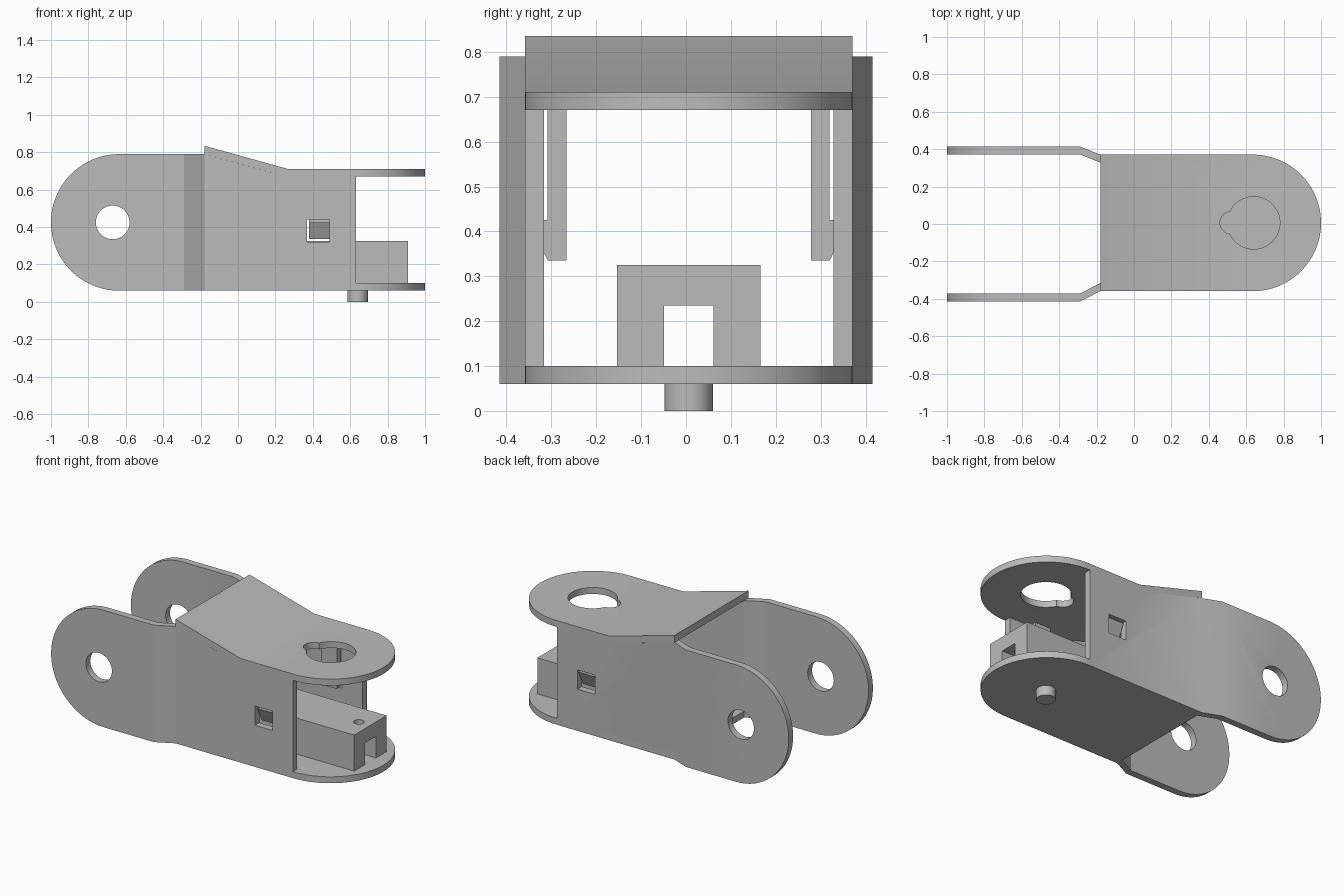
import bpy, bmesh
from math import sin, cos, pi, radians
from mathutils import Vector

cube = bpy.data.objects.get("Cube")
if cube:
    bpy.data.objects.remove(cube, do_unlink=True)

grey = bpy.data.materials.new("plain grey")
grey.use_nodes = True
colour = (0.5, 0.5, 0.5, 1)
grey.diffuse_color = colour
grey.node_tree.nodes["Principled BSDF"].inputs["Base Color"].default_value = colour

MID = 0.006      # centre line of the body
HALF = 0.365     # half width of the body, and radius of the round ends
WALL = 0.043     # sheet thickness


def prism(name, points, axis, low, high):
    """Extrude a flat outline along one axis."""
    place = {"x": lambda a, b: (low, a, b),
             "y": lambda a, b: (a, low, b),
             "z": lambda a, b: (a, b, low)}[axis]
    bm = bmesh.new()
    face = bm.faces.new([bm.verts.new(place(*p)) for p in points])
    grown = bmesh.ops.extrude_face_region(bm, geom=[face])["geom"]
    shift = Vector([high - low if axis == k else 0 for k in "xyz"])
    bmesh.ops.translate(bm, vec=shift,
                        verts=[v for v in grown if isinstance(v, bmesh.types.BMVert)])
    bmesh.ops.recalc_face_normals(bm, faces=bm.faces)
    mesh = bpy.data.meshes.new(name)
    bm.to_mesh(mesh)
    bm.free()
    mesh.materials.append(grey)
    obj = bpy.data.objects.new(name, mesh)
    bpy.context.collection.objects.link(obj)
    return obj


def arc(x, y, r, start=0, end=360, steps=64):
    count = steps if end - start == 360 else steps + 1
    angles = [radians(start + (end - start) * i / steps) for i in range(count)]
    return [(x + r * cos(a), y + r * sin(a)) for a in angles]


def box(x0, x1, y0, y1):
    return [(x0, y0), (x1, y0), (x1, y1), (x0, y1)]


def combine(obj, tool, operation="DIFFERENCE"):
    mod = obj.modifiers.new("cut", "BOOLEAN")
    mod.operation, mod.solver, mod.object = operation, "EXACT", tool
    bpy.context.view_layer.objects.active = obj
    bpy.ops.object.modifier_apply(modifier=mod.name)
    bpy.data.objects.remove(tool, do_unlink=True)


def smooth(obj):
    bpy.ops.object.select_all(action="DESELECT")
    obj.select_set(True)
    bpy.context.view_layer.objects.active = obj
    bpy.ops.object.shade_smooth_by_angle(angle=radians(25))


# Side walls: bent sheet trimmed to a rounded outline
for side, label in ((1, "left"), (-1, "right")):
    outer, body = side * 0.415, MID + side * HALF
    plan = [(-1.1, outer), (-0.29, outer), (-0.18, body), (0.63, body),
            (0.63, body - side * WALL), (-0.18, body - side * WALL),
            (-0.29, outer - side * WALL), (-1.1, outer - side * WALL)]
    wall = prism(label + "_wall", plan, "z", -0.1, 1)
    outline = arc(-0.635, 0.425, HALF, 90, 270) + [
        (0.7, 0.06), (0.7, 0.67), (0.26, 0.67), (-0.18, 0.79)]
    combine(wall, prism("trim", outline, "y", -1, 1), "INTERSECT")
    combine(wall, prism("pivot_cut", arc(-0.67, 0.425, 0.09), "y", -1, 1))
    combine(wall, prism("window_cut", box(0.37, 0.49, 0.32, 0.44), "y", -1, 1))
    smooth(wall)

    # Snap clip hanging behind the wall window
    back, front, hook = (MID + side * d for d in (0.272, 0.314, 0.357))
    clip = [(back, 0.68), (back, 0.335), (front, 0.335),
            (hook, 0.425), (front, 0.425), (front, 0.68)]
    prism(label + "_clip", clip, "x", 0.38, 0.488)

# Floor and roof share one rounded plan
plate = arc(0.635, MID, HALF, -90, 90) + [(-0.18, MID + HALF), (-0.18, MID - HALF)]
floor = prism("floor_plate", plate, "z", 0.06, 0.10)
smooth(floor)

roof = prism("roof_plate", plate, "z", 0, 1)
section = [(-0.3, 0.868), (0.27, 0.71), (1.1, 0.71), (1.1, 0.67),
           (0.26, 0.67), (-0.3, 0.823)]
combine(roof, prism("section", section, "y", -1, 1), "INTERSECT")
combine(roof, prism("keyhole_cut", arc(0.64, MID, 0.14), "z", 0, 1))
combine(roof, prism("notch_cut", arc(0.52, MID, 0.06), "z", 0, 1))
smooth(roof)

# Peg under the floor
smooth(prism("peg", arc(0.64, MID, 0.054, steps=48), "z", 0, 0.07))

# Channel block on the floor, with a pin hole in its top
channel = [(MID - 0.16, 0.1), (MID - 0.16, 0.325), (MID + 0.16, 0.325), (MID + 0.16, 0.1),
           (MID + 0.055, 0.1), (MID + 0.055, 0.235), (MID - 0.055, 0.235), (MID - 0.055, 0.1)]
block = prism("channel_block", channel, "x", 0.2, 0.91)
combine(block, prism("pin_cut", arc(0.83, MID, 0.03, steps=32), "z", 0.15, 0.5))
smooth(block)
